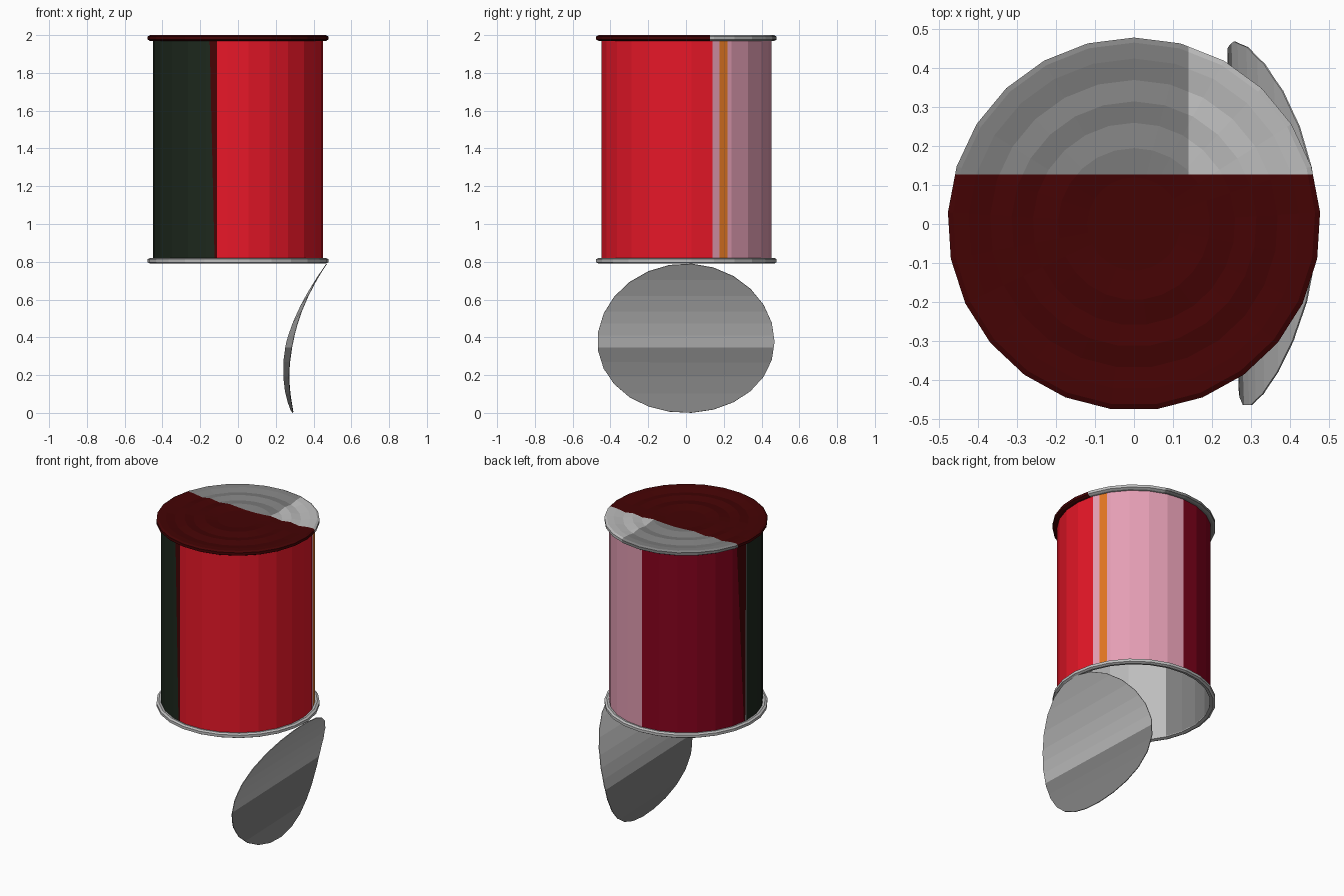
import bpy, bmesh, math
from mathutils import Vector

if "Cube" in bpy.data.objects:
    bpy.data.objects.remove(bpy.data.objects["Cube"])

SIDES = 25
STEP = 360 / SIDES


def lin(c):
    c /= 255
    return c / 12.92 if c <= 0.04045 else ((c + 0.055) / 1.055) ** 2.4


def material(name, r, g, b):
    m = bpy.data.materials.new(name)
    m.diffuse_color = (lin(r), lin(g), lin(b), 1)
    m.use_nodes = True
    m.node_tree.nodes["Principled BSDF"].inputs["Base Color"].default_value = m.diffuse_color
    return m


RED = material("label red", 232, 23, 40)
CRIMSON = material("label crimson", 134, 3, 29)
PINK = material("label pink", 228, 158, 180)
ORANGE = material("label orange", 226, 119, 34)
GREEN = material("label dark green", 29, 40, 29)
MAROON = material("dark maroon", 68, 3, 4)
LIGHT = material("light tin", 190, 190, 190)
MID = material("mid tin", 130, 130, 130)


def finish(name, bm, mats):
    me = bpy.data.meshes.new(name)
    bm.to_mesh(me)
    bm.free()
    for m in mats:
        me.materials.append(m)
    ob = bpy.data.objects.new(name, me)
    bpy.context.collection.objects.link(ob)
    return ob


def polar(r, deg, z):
    """Point on the flat-sided can wall at any angle."""
    off = (deg - 90) % STEP - STEP / 2
    r *= math.cos(math.radians(STEP / 2)) / math.cos(math.radians(off))
    a = math.radians(deg)
    return Vector((r * math.cos(a), r * math.sin(a), z))


def lathe(profile, closed=False):
    """Revolve (r, z) points; upward runs face outward."""
    bm = bmesh.new()
    rings = [[bm.verts.new(polar(r, 90 + i * STEP, z)) for i in range(SIDES)]
             for r, z in profile]
    pairs = list(zip(rings, rings[1:])) + ([(rings[-1], rings[0])] if closed else [])
    for lo, hi in pairs:
        for i in range(SIDES):
            j = (i + 1) % SIDES
            bm.faces.new((lo[i], lo[j], hi[j], hi[i]))
    return bm, rings


# Label wall: colour zones as (top angle, bottom angle, colour)
zones = [(18, 18, 1), (23.2, 23.2, 2), (29.4, 29.4, 1), (90, 90, 3),
         (166.5, 174, 4), (176.2, 175.3, 6), (176.4, 176.4, 5),
         (250.5, 254, 4), (255.5, 255.5, 0)]
stops = [(t, b) for t, b, _ in zones]
corners = [18 + i * STEP for i in range(SIDES + 1)]
stops += [(c, c) for c in corners if all(abs(c - t) > 0.1 for t, _, _ in zones)]
stops.sort()
bm = bmesh.new()
cols = [(bm.verts.new(polar(0.452, b, 0.80)), bm.verts.new(polar(0.452, t, 1.98)))
        for t, b in stops]
for k in range(len(stops) - 1):
    (a, d), (b, c) = cols[k], cols[k + 1]
    f = bm.faces.new((a, b, c, d))
    f.material_index = [z[2] for z in zones if z[0] <= stops[k][0] + 0.01][-1]
bmesh.ops.remove_doubles(bm, verts=bm.verts, dist=1e-4)
finish("label_wall", bm, [RED, PINK, ORANGE, CRIMSON, MAROON, GREEN, MID])

# Inner wall and ceiling, darker tin on one side
bm, rings = lathe([(0.3, 1.965), (0.445, 1.965), (0.445, 0.80)])
bm.faces.new(rings[0][::-1])
for f in bm.faces:
    c = f.calc_center_median()
    f.material_index = int(130 < math.degrees(math.atan2(c.y, c.x)) % 360 < 208)
finish("inner_wall", bm, [LIGHT, MID])

# Rim around the open end
bm, _ = lathe([(0.466, 0.79), (0.479, 0.797), (0.479, 0.814), (0.466, 0.821),
               (0.446, 0.817), (0.446, 0.795)], closed=True)
finish("open_rim", bm, [LIGHT])

# Closed end: rolled rim, then pressed concentric ridges
profile = [(0.450, 1.968), (0.466, 1.969), (0.479, 1.976), (0.479, 1.993),
           (0.466, 2.0)]
profile += [(r, 1.998 if i % 2 == 0 else 1.989)
            for i, r in enumerate((0.425, 0.37, 0.315, 0.26, 0.195, 0.12))]
bm, rings = lathe(profile)
bm.faces.new(rings[-1])
for co, no in (((0, 0.127, 0), (0, 1, 0)), ((0.14, 0, 0), (1, 0, 0))):
    bmesh.ops.bisect_plane(bm, geom=bm.verts[:] + bm.edges[:] + bm.faces[:],
                           plane_co=co, plane_no=no)
for f in bm.faces:
    c = f.calc_center_median()
    f.material_index = 0 if c.y < 0.127 else (2 if c.x > 0.14 else 1)
finish("closed_end", bm, [MAROON, MID, LIGHT])

# Bent lid hanging from the open rim: a disc cut in strips, then curled
bm = bmesh.new()
disc = [bm.verts.new(polar(0.469, 90 + i * STEP, 0)) for i in range(SIDES)]
bm.faces.new(disc)
cuts = [0.1, 0.2, 0.3, 0.38, 0.46, 0.54, 0.64, 0.74, 0.86]
for t in cuts:
    bmesh.ops.bisect_plane(bm, geom=bm.verts[:] + bm.edges[:] + bm.faces[:],
                           plane_co=(0.469 - 0.938 * t, 0, 0), plane_no=(1, 0, 0))
for f in bm.faces:
    f.material_index = 0 if f.calc_center_median().x > 0.469 - 0.938 * 0.54 else 1
p0, p1, p2 = Vector((0.47, 0.79)), Vector((0.17, 0.36)), Vector((0.29, 0.0))
for v in bm.verts:
    t = min(max((0.469 - v.co.x) / 0.938, 0), 1)
    p = p0 * (1 - t) ** 2 + p1 * 2 * t * (1 - t) + p2 * t * t
    v.co = Vector((p.x - 0.035 * v.co.y * min(1, 2 * t), v.co.y, p.y))
lid = finish("bent_lid", bm, [LIGHT, MID])
mod = lid.modifiers.new("thickness", 'SOLIDIFY')
mod.thickness = 0.004
mod.offset = 0
